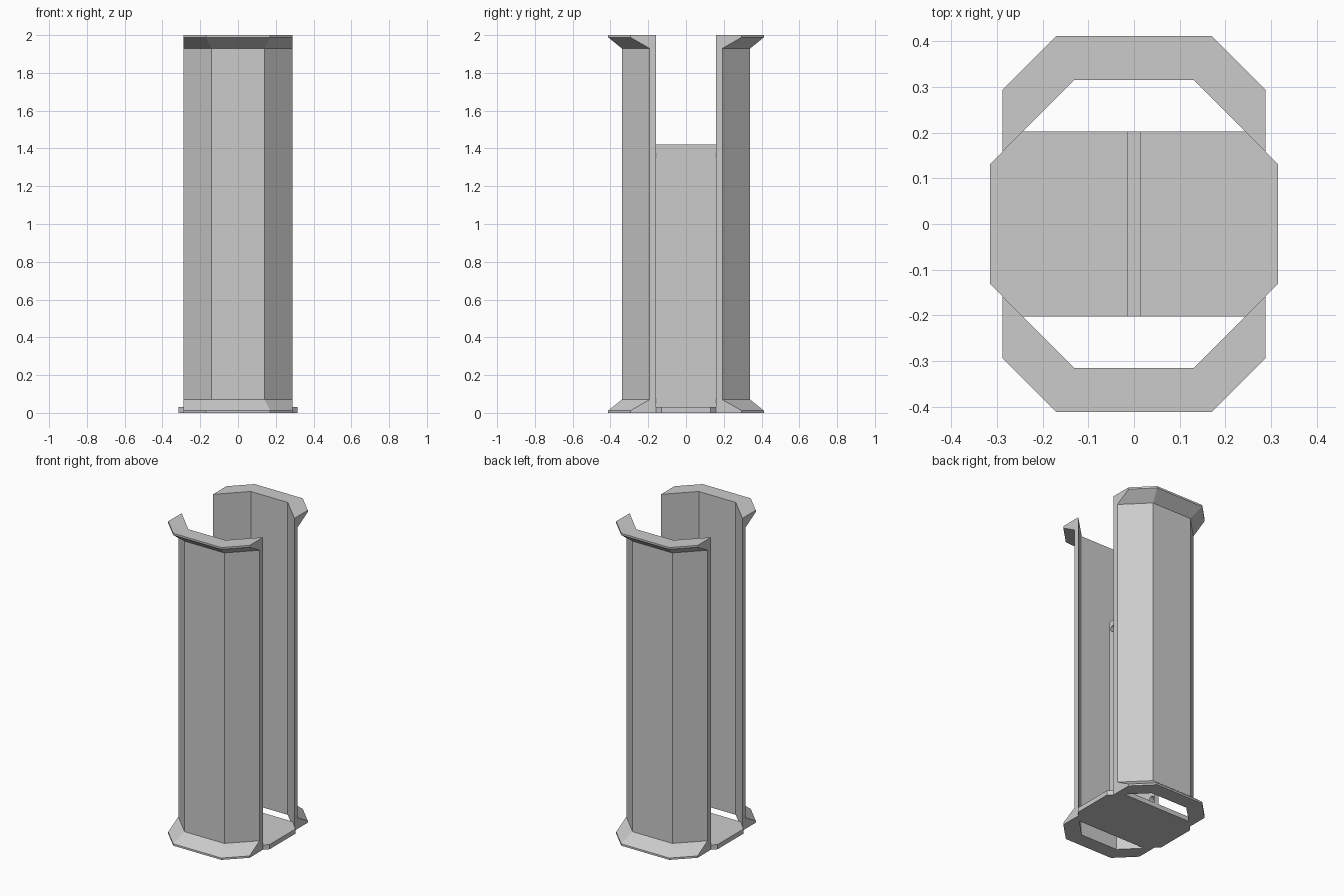
import bpy, bmesh, math
from mathutils import Vector

cube = bpy.data.objects.get("Cube")
if cube:
    bpy.data.objects.remove(cube, do_unlink=True)

GREY = (0.6, 0.6, 0.6, 1)
mat = bpy.data.materials.new("plain_grey")
mat.use_nodes = True
mat.diffuse_color = GREY
mat.node_tree.nodes["Principled BSDF"].inputs["Base Color"].default_value = GREY

INNER, WALL, LIP = 0.316, 0.34, 0.412   # octagon apothems
HEIGHT, CLIP = 2.0, 0.288


def finish(bm, name):
    bmesh.ops.recalc_face_normals(bm, faces=bm.faces[:])
    mesh = bpy.data.meshes.new(name)
    bm.to_mesh(mesh)
    bm.free()
    mesh.materials.append(mat)
    obj = bpy.data.objects.new(name, mesh)
    bpy.context.collection.objects.link(obj)
    return obj


def octagon(bm, apothem, z):
    r = apothem / math.cos(math.pi / 8)
    angles = [(i + 0.5) * math.pi / 4 for i in range(8)]
    return [bm.verts.new((r * math.cos(a), r * math.sin(a), z)) for a in angles]


def clip(bm, point, normal):
    """Cut away everything beyond the plane and cap the cut."""
    res = bmesh.ops.bisect_plane(bm, geom=bm.verts[:] + bm.edges[:] + bm.faces[:],
                                 plane_co=Vector(point), plane_no=Vector(normal),
                                 clear_outer=True)
    edges = [e for e in res["geom_cut"] if isinstance(e, bmesh.types.BMEdge)]
    bmesh.ops.edgenet_fill(bm, edges=edges)


def shell(name, side):
    # octagonal tube with flared rims, trimmed to one open half
    profile = [(INNER, 0), (LIP, 0), (LIP, 0.012), (WALL, 0.07),
               (WALL, HEIGHT - 0.07), (LIP, HEIGHT - 0.012),
               (LIP, HEIGHT), (INNER, HEIGHT)]
    bm = bmesh.new()
    rings = [octagon(bm, a, z) for a, z in profile]
    for k, low in enumerate(rings):
        high = rings[(k + 1) % len(rings)]
        for i in range(8):
            j = (i + 1) % 8
            bm.faces.new((low[i], low[j], high[j], high[i]))
    clip(bm, (0, 0, 0), (0, -side, 0))
    for sx in (1, -1):
        clip(bm, (sx * CLIP, 0, 0), (sx, 0, 0))
    return finish(bm, name)


shell("front_shell", -1)
shell("back_shell", 1)

# floor plate: octagon trimmed at front and back
DEPTH = 0.203
bm = bmesh.new()
low, high = octagon(bm, INNER, 0), octagon(bm, INNER, 0.03)
bm.faces.new(low)
bm.faces.new(high)
for i in range(8):
    j = (i + 1) % 8
    bm.faces.new((low[i], low[j], high[j], high[i]))
for sy in (1, -1):
    clip(bm, (0, sy * DEPTH, 0), (0, sy, 0))
finish(bm, "floor_plate")

# upright divider on the floor plate
TOP = 1.42
bm = bmesh.new()
bmesh.ops.create_cube(bm, size=1)
for v in bm.verts:
    v.co = (v.co.x * 0.028, v.co.y * 2 * DEPTH, 0.028 if v.co.z < 0 else TOP)
divider = finish(bm, "divider")

# small round holes near the divider corners
for sy in (1, -1):
    for z in (0.065, TOP - 0.055):
        bpy.ops.mesh.primitive_cylinder_add(vertices=12, radius=0.02, depth=0.1,
                                            location=(0, sy * 0.175, z),
                                            rotation=(0, math.pi / 2, 0))
        cutter = bpy.context.object
        cutter.name = "hole_cutter"
        cutter.data.materials.append(mat)
        mod = divider.modifiers.new("hole", "BOOLEAN")
        mod.operation = "DIFFERENCE"
        mod.solver = "EXACT"
        mod.object = cutter
        bpy.context.view_layer.objects.active = divider
        bpy.ops.object.modifier_apply(modifier=mod.name)
        bpy.data.objects.remove(cutter, do_unlink=True)
